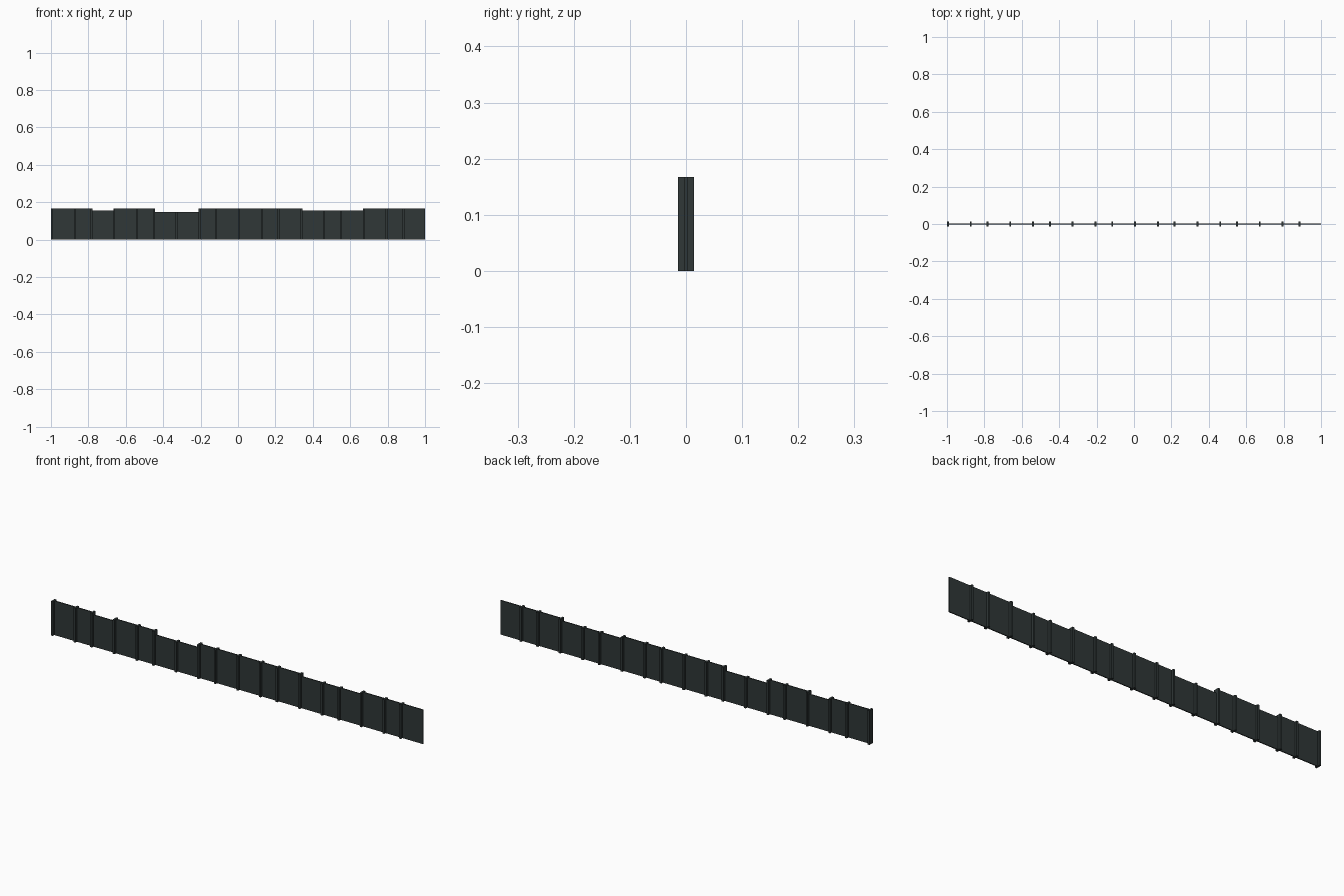
import bpy, bmesh

if "Cube" in bpy.data.objects:
    bpy.data.objects.remove(bpy.data.objects["Cube"])

mat = bpy.data.materials.new("dark slate green")
mat.diffuse_color = (0.029, 0.038, 0.038, 1)
mat.use_nodes = True
mat.node_tree.nodes["Principled BSDF"].inputs["Base Color"].default_value = mat.diffuse_color

POST_W, POST_D, PANEL_T = 0.010, 0.028, 0.005
HIGH, MID, LOW = 0.167, 0.155, 0.147


def box(name, x0, x1, depth, height):
    mesh = bpy.data.meshes.new(name)
    bm = bmesh.new()
    bmesh.ops.create_cube(bm, size=1)
    for v in bm.verts:
        v.co.x = x0 if v.co.x < 0 else x1
        v.co.y *= depth
        v.co.z = 0 if v.co.z < 0 else height
    bm.to_mesh(mesh)
    bm.free()
    mesh.materials.append(mat)
    obj = bpy.data.objects.new(name, mesh)
    bpy.context.collection.objects.link(obj)
    return obj


# Posts repeat in groups of three along the fence
posts = [-0.995 + g * 0.3335 + off for g in range(6) for off in (0, 0.122, 0.212)]

# Height of the panel to the right of each post
heights = [HIGH] * 2 + [MID] + [HIGH] * 2 + [LOW] * 2 + [HIGH] * 5 + [MID] * 3 + [HIGH] * 3

for i, x in enumerate(posts):
    left = heights[i - 1] if i else 0
    # Post reaches up to the taller neighbouring panel
    box("fence_post", x - POST_W / 2, x + POST_W / 2, POST_D, max(left, heights[i]))
    # Thin panel between this post and the next (last one ends free)
    end = posts[i + 1] - POST_W / 2 if i + 1 < len(posts) else 1.0
    box("fence_panel", x + POST_W / 2, end, PANEL_T, heights[i])
